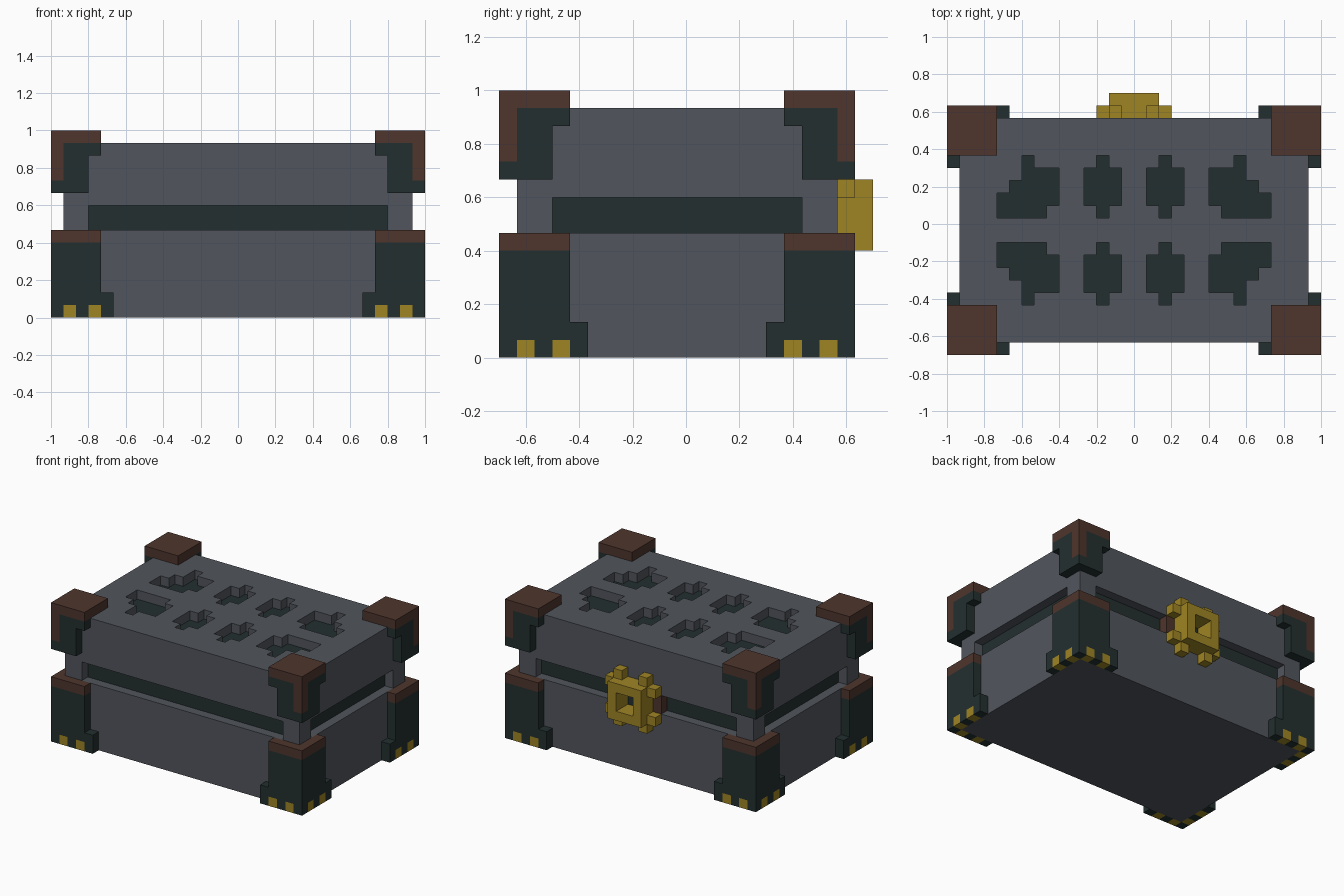
import bpy, bmesh, math
from mathutils import Vector

if "Cube" in bpy.data.objects:
    bpy.data.objects.remove(bpy.data.objects["Cube"])

U = 1 / 15  # block size; the chest is 30 x 21 x 15 blocks


def material(name, rgb):
    m = bpy.data.materials.new(name)
    m.diffuse_color = (*rgb, 1)
    m.use_nodes = True
    m.node_tree.nodes["Principled BSDF"].inputs["Base Color"].default_value = m.diffuse_color
    return m


MATS = [material("slate_grey", (0.083, 0.092, 0.109)),
        material("dark_teal", (0.017, 0.028, 0.028)),
        material("brown", (0.077, 0.036, 0.026)),
        material("gold", (0.345, 0.232, 0.018))]
GREY, DARK, BROWN, GOLD = range(4)
DIRS = [Vector(d) for d in ((1, 0, 0), (-1, 0, 0), (0, 1, 0),
                            (0, -1, 0), (0, 0, 1), (0, 0, -1))]


def blocks(name, xs, ys, zs, rule):
    """Surface of all unit blocks for which rule(x, y, z) gives a colour."""
    cells = {}
    for x in range(*xs):
        for y in range(*ys):
            for z in range(*zs):
                c = rule(x, y, z)
                if c is not None:
                    cells[x, y, z] = c
    bm = bmesh.new()
    for cell, colour in cells.items():
        mid = Vector(cell) + Vector((.5, .5, .5))
        for d in DIRS:
            if tuple(int(a + b) for a, b in zip(cell, d)) in cells:
                continue
            s = Vector((d.y, d.z, d.x))
            t = d.cross(s)
            pts = [mid + (d + s * p + t * q) / 2
                   for p, q in ((-1, -1), (1, -1), (1, 1), (-1, 1))]
            f = bm.faces.new([bm.verts.new((p - Vector((0, 10.5, 0))) * U) for p in pts])
            f.material_index = colour
    bmesh.ops.remove_doubles(bm, verts=bm.verts, dist=U / 100)
    bmesh.ops.dissolve_limit(bm, angle_limit=math.radians(1), verts=bm.verts,
                             edges=bm.edges, delimit={'MATERIAL'})
    me = bpy.data.meshes.new(name)
    bm.to_mesh(me)
    bm.free()
    for m in MATS:
        me.materials.append(m)
    ob = bpy.data.objects.new(name, me)
    bpy.context.collection.objects.link(ob)
    return ob


# Lid openings: row counted from the middle -> columns counted from the middle
OPENINGS = {1: (2, 7, 8, 9, 10), 2: (1, 2, 3, 6, 7, 8, 9, 10),
            3: (1, 2, 3, 6, 7, 8, 9), 4: (1, 2, 3, 6, 7, 8), 5: (2, 8)}


def chest(x, y, z):
    col, row = int(abs(x + .5)), int(abs(y - 9.5))
    if -13 <= x < 13 and 2 <= y < 18 and 1 <= z < 13:
        return DARK                                   # dark inner core
    if z == 13 and col in OPENINGS.get(row, ()):
        return None                                   # lid opening
    if z in (7, 8) and (-12 <= x < 12 or 3 <= y < 17):
        return None                                   # groove under the lid
    return GREY


blocks("chest_body", (-14, 14), (1, 19), (0, 14), chest)


def from_corner(x, y):
    return min(x + 15, 14 - x), min(y, 19 - y)


def lid_corner(x, y, z):
    i, j = from_corner(x, y)
    if z == 14:
        return BROWN if max(i, j) < 4 else None
    if min(i, j) > 0 or max(i, j) >= (4 if z == 13 else 3):
        return None
    return BROWN if i == j == 0 and z >= 11 else DARK


def foot_corner(x, y, z):
    i, j = from_corner(x, y)
    if min(i, j) > 0 or max(i, j) >= (5 if z < 2 else 4):
        return None
    if z == 0 and max(i, j) in (1, 3):
        return GOLD                                   # gold studs
    return BROWN if z == 6 else DARK


# Corner fittings
for sx, xs in (("left", (-15, -10)), ("right", (10, 15))):
    for sy, ys in (("front", (0, 5)), ("back", (15, 20))):
        blocks(f"lid_corner_{sy}_{sx}", xs, ys, (10, 15), lid_corner)
        blocks(f"foot_corner_{sy}_{sx}", xs, ys, (0, 7), foot_corner)


# Lock ring with eight knobs
def lock(x, y, z):
    a, b = int(abs(x + .5)), int(abs(z - 7.5))
    if max(a, b) < 2:
        return GOLD if max(a, b) == 1 else None
    return GOLD if y == 19 and min(a, b) == 1 else None


blocks("lock_ring", (-3, 3), (19, 21), (5, 11), lock)

# Block in the groove behind the lock, dark behind the keyhole
blocks("lock_mount", (-3, 3), (18, 19), (7, 9),
       lambda x, y, z: DARK if -1 <= x < 1 else BROWN)
